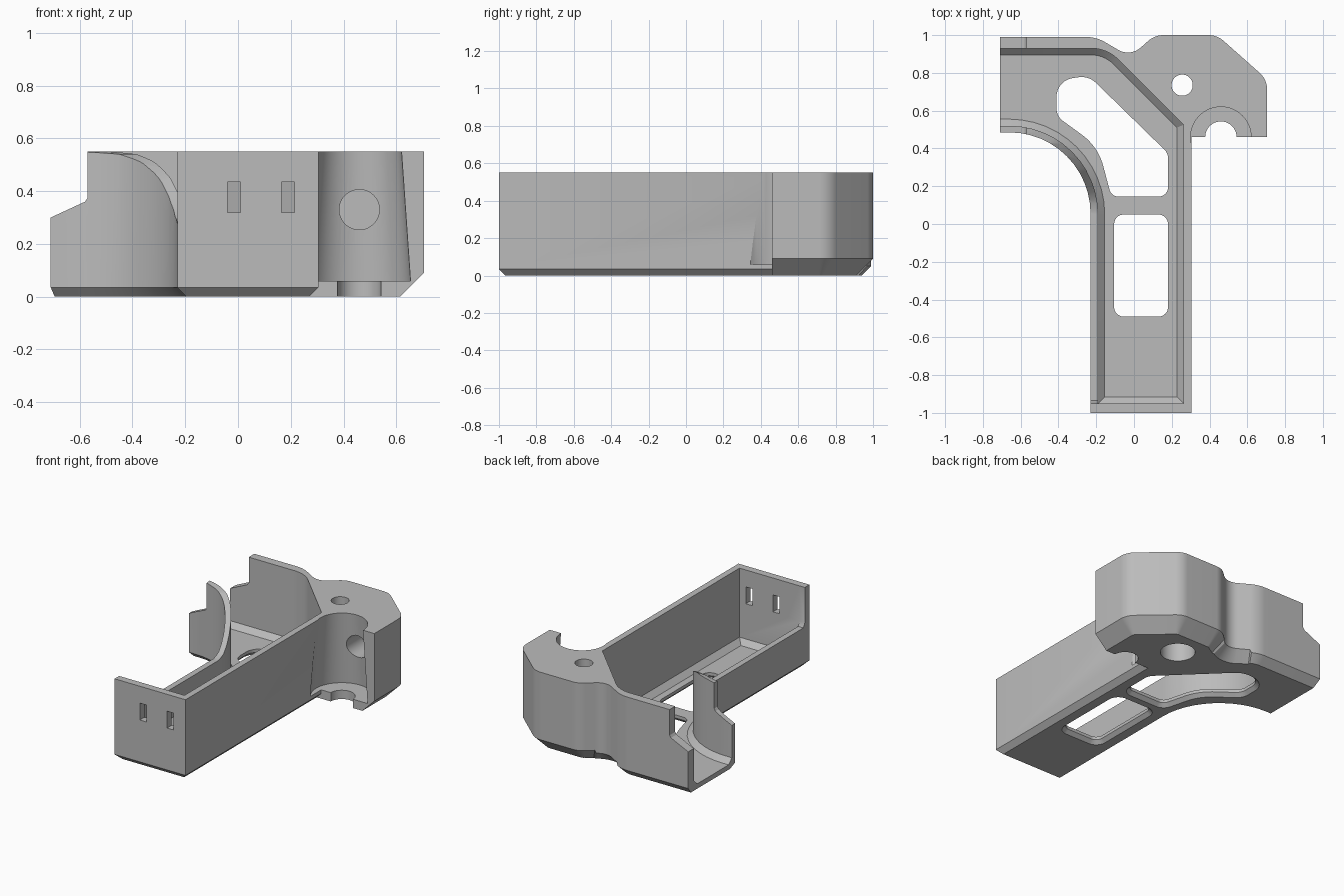
import bpy, bmesh, math
from mathutils import Vector

cube = bpy.data.objects.get("Cube")
if cube:
    bpy.data.objects.remove(cube, do_unlink=True)

grey = bpy.data.materials.new("plain grey")
grey.use_nodes = True
grey.diffuse_color = (0.5, 0.5, 0.5, 1)
grey.node_tree.nodes["Principled BSDF"].inputs["Base Color"].default_value = grey.diffuse_color


def rounded(corners, steps=12):
    """Corners (x, y, radius, chamfer) become a list of (point, chamfer of next edge)."""
    out = []
    for i, (x, y, r, c) in enumerate(corners):
        p = Vector((x, y))
        if not r:
            out.append((p, c))
            continue
        a = (Vector(corners[i - 1][:2]) - p).normalized()
        b = (Vector(corners[(i + 1) % len(corners)][:2]) - p).normalized()
        half = a.angle(b) / 2
        centre = p + (a + b).normalized() * r / math.sin(half)
        start = p + a * r / math.tan(half) - centre
        end = p + b * r / math.tan(half) - centre
        sweep = start.angle(end)
        for k in range(steps + 1):
            t = k / steps
            v = start * math.sin((1 - t) * sweep) + end * math.sin(t * sweep)
            out.append((centre + v / math.sin(sweep), c))
    return out


def inset(loop, i):
    """Offset of one outline point for the chamfers of its two edges."""
    q, c1 = loop[i - 1]
    p, c2 = loop[i]
    s = loop[(i + 1) % len(loop)][0]
    d1, d2 = (p - q).normalized(), (s - p).normalized()
    n1, n2 = Vector((d1.y, -d1.x)), Vector((d2.y, -d2.x))
    det = n1.x * n2.y - n1.y * n2.x
    if abs(det) < 0.35:
        m = n1 + n2
        return p - m * (c1 + c2) / m.length_squared
    return p + Vector((c2 * n1.y - c1 * n2.y, c1 * n2.x - c2 * n1.x)) / det


def make(name, rings):
    """Solid from stacked rings of points."""
    bm = bmesh.new()
    rows = [[bm.verts.new(p) for p in ring] for ring in rings]
    n = len(rows[0])
    for lo, hi in zip(rows, rows[1:]):
        for i in range(n):
            j = (i + 1) % n
            bm.faces.new((lo[i], lo[j], hi[j], hi[i]))
    bm.faces.new(rows[0][::-1])
    bm.faces.new(rows[-1])
    bmesh.ops.recalc_face_normals(bm, faces=bm.faces)
    mesh = bpy.data.meshes.new(name)
    bm.to_mesh(mesh)
    bm.free()
    mesh.materials.append(grey)
    ob = bpy.data.objects.new(name, mesh)
    bpy.context.collection.objects.link(ob)
    return ob


def chamfered(name, corners, z0, z1):
    """Upright prism whose lower rim is chamfered."""
    loop = rounded(corners)
    n = len(loop)
    low = [(*inset(loop, i), z0) for i in range(n)]
    mid = [(*loop[i][0], z0 + max(abs(loop[i][1]), abs(loop[i - 1][1]))) for i in range(n)]
    top = [(*p, z1) for p, c in loop]
    return make(name, [low, mid, top])


def cone(name, x, y, z0, z1, r0, r1, n=64):
    ang = [2 * math.pi * i / n for i in range(n)]
    return make(name, [[(x + r * math.cos(a), y + r * math.sin(a), z) for a in ang]
                       for r, z in ((r0, z0), (r1, z1))])


def box(name, x0, x1, y0, y1, z0, z1):
    return make(name, [[(x0, y0, z), (x1, y0, z), (x1, y1, z), (x0, y1, z)] for z in (z0, z1)])


# Outer shell
H, C, P = 0.55, 0.035, 0.09
shell = chamfered("housing", [
    (-0.23, -1, 0, C), (0.305, -1, 0, C), (0.305, 0.46, 0, 0), (0.705, 0.46, 0, P),
    (0.705, 0.765, 0.12, P), (0.44, 1, 0.12, P), (0.11, 1, 0.12, P), (-0.02, 0.885, 0.1, 0.07),
    (-0.2, 0.99, 0.2, 0.05), (-0.71, 0.99, 0, 0.015), (-0.71, 0.485, 0, C),
    (-0.23, 0.485, 0.43, C)], 0, H)

cutters = []
# Open tray inside
cutters.append(chamfered("tray_cut", [
    (-0.19, -0.95, 0, C), (0.262, -0.95, 0, C), (0.262, 0.525, 0, C), (-0.143, 0.93, 0.2, C),
    (-0.9, 0.93, 0, C), (-0.9, 0.52, 0, C), (-0.19, 0.52, 0.47, C)], 0.045, 0.8))

# Floor windows, wider underneath
B = -0.025
cutters.append(chamfered("window_cut", [
    (-0.105, -0.49, 0.05, B), (0.18, -0.49, 0.05, B),
    (0.18, 0.05, 0.05, B), (-0.105, 0.05, 0.05, B)], -0.001, 0.1))
cutters.append(chamfered("long_window_cut", [
    (-0.12, 0.145, 0.05, B), (0.18, 0.145, 0.05, B), (0.18, 0.375, 0.06, B),
    (-0.24, 0.785, 0.11, B), (-0.41, 0.76, 0.1, B), (-0.41, 0.57, 0.08, B),
    (-0.19, 0.41, 0.3, B)], -0.001, 0.1))

# Stepped open end
prof = [(-0.8, 0.26), (-0.71, 0.3), (-0.58, 0.36), (-0.57, 0.375), (-0.57, 0.7), (-0.8, 0.7)]
cutters.append(make("end_step_cut", [[(x, y, z) for x, z in prof] for y in (0.3, 1.1)]))

# Lowered side wall with a curved rise
prof = [(-0.95, 0.31), (-0.935, 0.28), (0.07, 0.28), (0.13, 0.3), (0.2, 0.36), (0.29, 0.45),
        (0.37, 0.51), (0.43, 0.54), (0.5, 0.552), (0.5, 0.7), (-0.95, 0.7)]
cutters.append(make("side_drop_cut", [[(x, y, z) for y, z in prof] for x in (-0.8, -0.1)]))

# Tapered recess in the side block, with its floor notch and cross bore
slope = (0.16 - 0.194) / (H - 0.06)
cutters.append(cone("recess_cut", 0.46, 0.46, 0.06, 0.7, 0.194, 0.16 + slope * 0.15))
cutters.append(cone("notch_cut", 0.46, 0.46, -0.1, 0.1, 0.083, 0.083))
bore = cone("bore_cut", 0, 0, 0, 0.3, 0.076, 0.076)
bore.data.transform(bore.matrix_world.Rotation(-math.pi / 2, 4, "X"))
bore.location = (0.46, 0.5, 0.33)
cutters.append(bore)

# Screw hole with a wide counterbore below
cutters.append(cone("screw_cut", 0.255, 0.735, -0.1, 0.8, 0.056, 0.056))
cutters.append(cone("counterbore_cut", 0.255, 0.735, -0.1, 0.25, 0.11, 0.11))

# Slots in the end wall
for x in (-0.04, 0.165):
    cutters.append(box("slot_cut", x, x + 0.05, -1.1, -0.9, 0.32, 0.435))

# Carve everything out of the shell
bpy.context.view_layer.objects.active = shell
for cutter in cutters:
    cutter.hide_render = True
    mod = shell.modifiers.new(cutter.name, "BOOLEAN")
    mod.operation = "DIFFERENCE"
    mod.solver = "EXACT"
    mod.object = cutter
    bpy.context.view_layer.update()
    bpy.ops.object.modifier_apply(modifier=mod.name)
    bpy.data.objects.remove(cutter, do_unlink=True)

bpy.ops.object.select_all(action="DESELECT")
shell.select_set(True)
bpy.ops.object.shade_smooth_by_angle(angle=math.radians(30))
